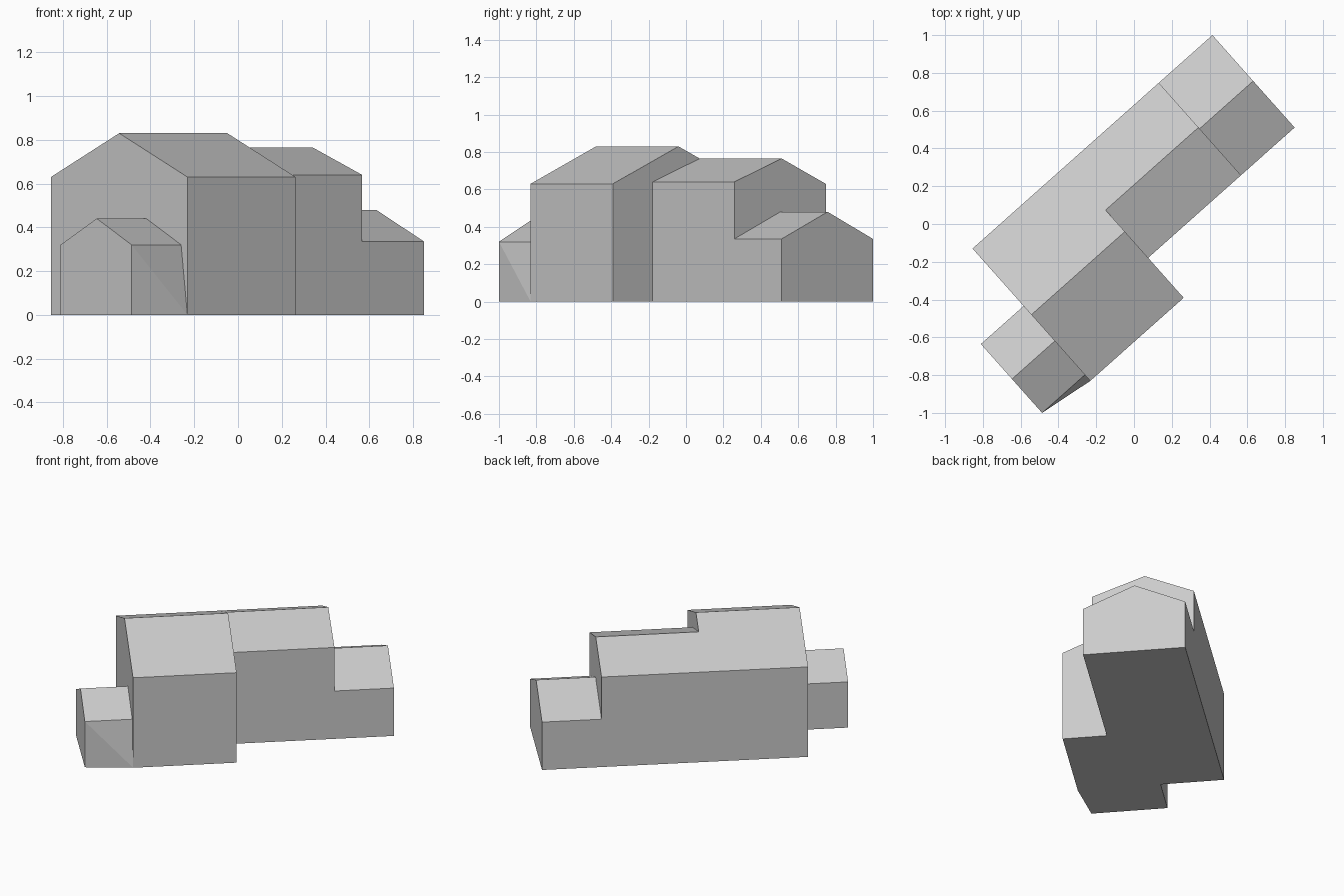
import bpy
import bmesh
import math

cube = bpy.data.objects.get("Cube")
if cube:
    bpy.data.objects.remove(cube, do_unlink=True)

# One plain grey for the whole building
GREY = (0.6, 0.6, 0.6, 1.0)
grey = bpy.data.materials.new("plain_grey")
grey.use_nodes = True
grey.diffuse_color = GREY
grey.node_tree.nodes["Principled BSDF"].inputs["Base Color"].default_value = GREY

# The building line runs diagonally from its west corner
WEST_CORNER = (-0.855, -0.13, 0)
TURN = math.radians(41.66)


def gabled_block(name, start, end, near, ridge, far, hidden_end=None, far_base=None):
    """Extrude a gable; near, ridge and far are (distance across, height).

    hidden_end drops the wall that meets a neighbour; far_base splays the
    foot of the far wall at the end of the block.
    """
    section = [(near[0], 0), near, ridge, far, (far[0], 0)]
    bm = bmesh.new()
    rings = [[bm.verts.new((u, -v, z)) for v, z in section] for u in (start, end)]
    caps = [bm.faces.new(ring) for ring in rings]
    sides = []
    for i in range(len(section)):
        j = (i + 1) % len(section)
        sides.append(bm.faces.new((rings[0][i], rings[0][j], rings[1][j], rings[1][i])))
    if far_base is not None:
        rings[1][4].co.y = -far_base
        bmesh.ops.connect_verts(bm, verts=[rings[0][3], rings[1][4]])
    bmesh.ops.recalc_face_normals(bm, faces=bm.faces)
    if hidden_end is not None:
        bmesh.ops.delete(bm, geom=[caps[hidden_end]], context="FACES_ONLY")
    mesh = bpy.data.meshes.new(name)
    bm.to_mesh(mesh)
    bm.free()
    mesh.materials.append(grey)
    obj = bpy.data.objects.new(name, mesh)
    obj.location = WEST_CORNER
    obj.rotation_euler.z = TURN
    bpy.context.collection.objects.link(obj)
    return obj


# Tall main house
gabled_block("main_house", 0, 0.662, (0, 0.63), (0.469, 0.83), (0.938, 0.63))

# Narrower middle wing, sharing the rear roof slope
gabled_block("middle_wing", 0.662, 1.32, (0, 0.63), (0.316, 0.765), (0.655, 0.64),
             hidden_end=0)

# Low end wing
gabled_block("end_wing", 1.32, 1.70, (0, 0.335), (0.325, 0.48), (0.655, 0.335),
             hidden_end=0)

# Small porch with a splayed side wall
gabled_block("porch", -0.303, 0, (0.407, 0.32), (0.655, 0.44), (0.895, 0.32),
             hidden_end=1, far_base=0.938)
